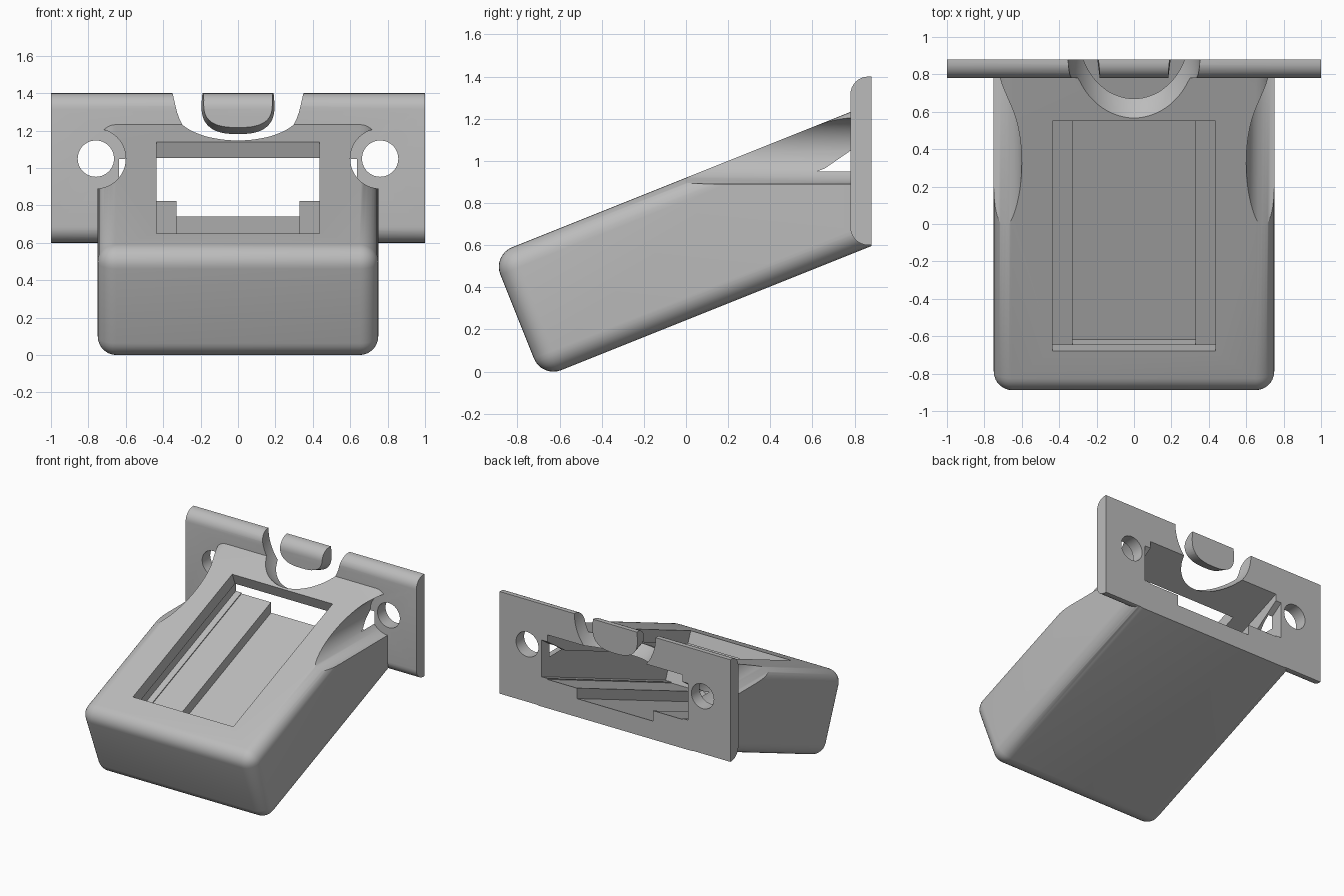
import bpy, bmesh, math
from mathutils import Matrix, Vector

cube = bpy.data.objects.get("Cube")
if cube:
    bpy.data.objects.remove(cube, do_unlink=True)

grey = bpy.data.materials.new("plain grey")
grey.use_nodes = True
COLOUR = (0.5, 0.5, 0.5, 1)
grey.diffuse_color = COLOUR
grey.node_tree.nodes["Principled BSDF"].inputs["Base Color"].default_value = COLOUR

TILT = math.atan(0.4)
BACK = 0.88
HEIGHT = 0.628


def loc(u, n):
    """Point (y, z) from distance along and height above the tilted underside."""
    c, s = math.cos(TILT), math.sin(TILT)
    return (-0.685 + u * c - n * s, -0.03 + u * s + n * c)


def finish(name, bm):
    bmesh.ops.recalc_face_normals(bm, faces=bm.faces)
    mesh = bpy.data.meshes.new(name)
    bm.to_mesh(mesh)
    bm.free()
    mesh.materials.append(grey)
    ob = bpy.data.objects.new(name, mesh)
    bpy.context.collection.objects.link(ob)
    return ob


def loft(name, ring_a, ring_b):
    bm = bmesh.new()
    a = [bm.verts.new(p) for p in ring_a]
    b = [bm.verts.new(p) for p in ring_b]
    bm.faces.new(a)
    bm.faces.new(b)
    for i in range(len(a)):
        j = (i + 1) % len(a)
        bm.faces.new((a[i], a[j], b[j], b[i]))
    return finish(name, bm)


def prism(name, half, profile):
    """Extrude a (y, z) profile across x."""
    return loft(name, [(-half, y, z) for y, z in profile],
                [(half, y, z) for y, z in profile])


def slab(name, half, u0, u1, n0, n1):
    return prism(name, half, [loc(u0, n0), loc(u1, n0), loc(u1, n1), loc(u0, n1)])


def rod(name, x, z, radius, y0, y1):
    ring = [(x + radius * math.cos(t), z + radius * math.sin(t))
            for t in (math.tau * i / 64 for i in range(64))]
    return loft(name, [(p, y0, q) for p, q in ring], [(p, y1, q) for p, q in ring])


def apply_all(ob):
    bpy.context.view_layer.objects.active = ob
    for mod in list(ob.modifiers):
        bpy.ops.object.modifier_apply(modifier=mod.name)


def combine(ob, other, operation="DIFFERENCE"):
    other.hide_render = True
    mod = ob.modifiers.new("combine", "BOOLEAN")
    mod.operation, mod.solver, mod.object = operation, "EXACT", other
    apply_all(ob)
    bpy.data.objects.remove(other, do_unlink=True)


def plate_profile(back, r=0.085):
    pts = [(back, 0.6), (back, 1.4)]
    for zc, start in ((1.4 - r, 90), (0.6 + r, 180)):
        for i in range(9):
            t = math.radians(start + i * 90 / 8)
            pts.append((0.78 + r + r * math.cos(t), zc + r * math.sin(t)))
    return pts


def smooth(ob):
    bpy.ops.object.select_all(action="DESELECT")
    ob.select_set(True)
    bpy.context.view_layer.objects.active = ob
    bpy.ops.object.shade_smooth_by_angle(angle=math.radians(30))


# Tilted rounded housing
holder = slab("tilted_holder", 0.75, 0, 1.97, 0, HEIGHT)
bevel = holder.modifiers.new("round", "BEVEL")
bevel.width, bevel.segments = 0.1, 8
apply_all(holder)

# Screw head clearances in the housing sides
for side in (-1, 1):
    combine(holder, rod("clearance", side * 0.76, 1.05, 0.16, -0.6, 0.785))

# Mounting plate, joined to the housing and trimmed flat behind
combine(holder, prism("plate", 1.0, plate_profile(BACK + 0.03)), "UNION")
combine(holder, prism("trim", 1.5, [(BACK, -1), (2, -1), (2, 3), (BACK, 3)]))

# Stepped cavity, open at the back
combine(holder, slab("cavity_upper", 0.585, 0.12, 2.1, 0.21, HEIGHT - 0.094))
combine(holder, prism("cavity_shelf", 0.635, [
    loc(0.12, 0.217), loc(2.1, 0.217), (1.0, 1.2), (0.66, 0.965), loc(0.12, 0.4245)]))
combine(holder, slab("cavity_channel", 0.33, 0.125, 2.11, 0.134, 0.3))

# Window in the top
combine(holder, slab("window", 0.435, 0.257, 1.581, 0.45, 0.8))

# Screw holes
for side in (-1, 1):
    combine(holder, rod("screw_hole", side * 0.76, 1.05, 0.097, 0.7, 1.0))

# Scooped notch in the top edge
bm = bmesh.new()
bmesh.ops.create_uvsphere(bm, u_segments=64, v_segments=32, radius=1,
                          matrix=Matrix.Translation((0, 0.9, 1.401))
                          @ Matrix.Diagonal((0.353, 0.47, 0.36, 1)))
combine(holder, finish("notch", bm))
smooth(holder)


# Rounded tab in the middle of the notch
def tab_ring(y, half, low):
    ring = [(half * 0.95, y, 1.45)]
    for i in range(25):
        t = math.pi * i / 24
        c, s = math.cos(t), math.sin(t)
        x = half * math.copysign(abs(c) ** 0.75, c)
        ring.append((x, y, 1.34 - (1.34 - low) * s ** 0.75))
    return ring + [(-half * 0.95, y, 1.45)]


tab = loft("notch_tab", tab_ring(0.77, 0.182, 1.22), tab_ring(BACK + 0.01, 0.197, 1.178))
combine(tab, prism("tab_bounds", 1.0, plate_profile(BACK)), "INTERSECT")
smooth(tab)
